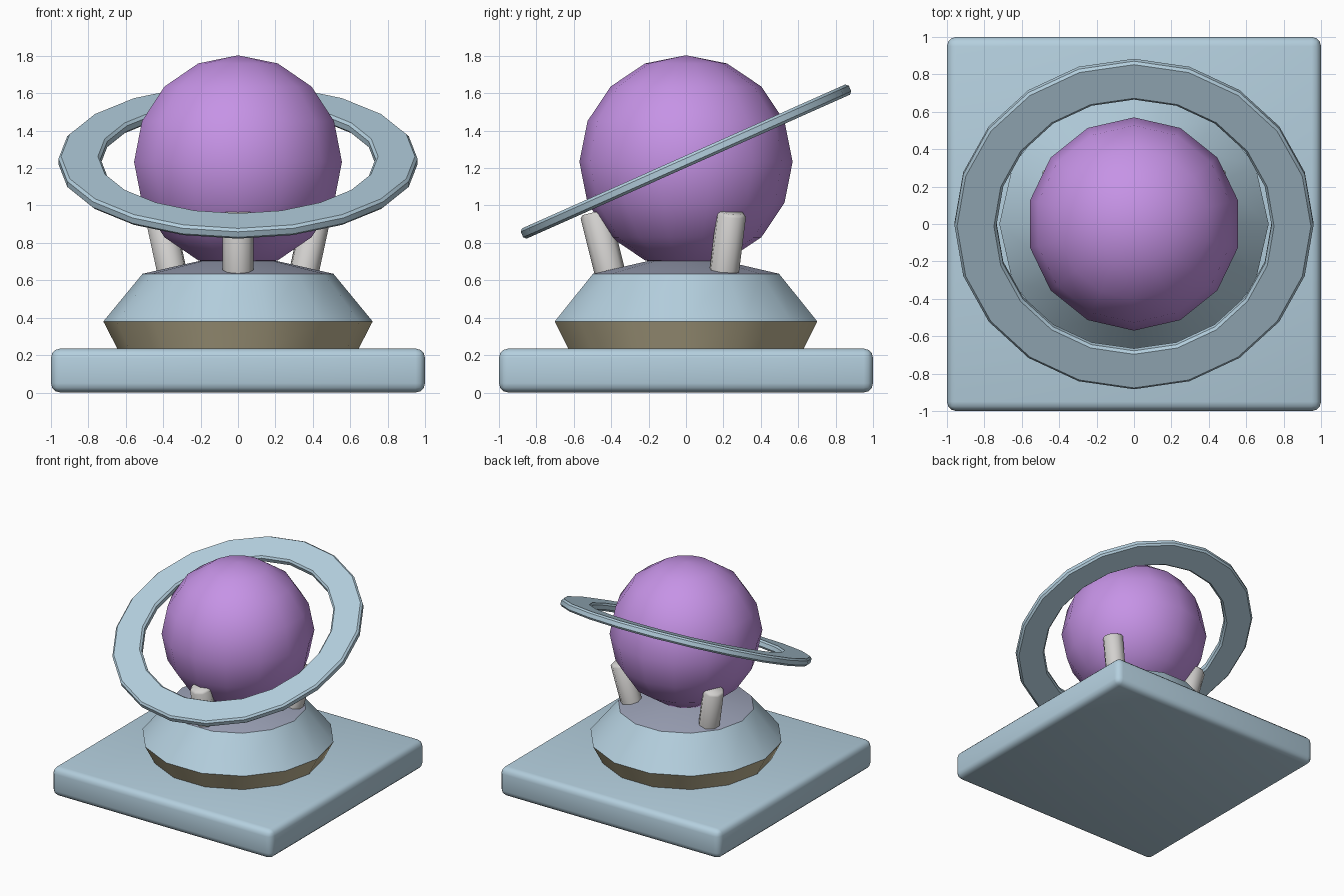
import bpy, bmesh, math
from mathutils import Matrix, Vector

if "Cube" in bpy.data.objects:
    bpy.data.objects.remove(bpy.data.objects["Cube"])


def material(name, rgb):
    # sRGB 0-255 to linear
    m = bpy.data.materials.new(name)
    lin = [((c / 255 + 0.055) / 1.055) ** 2.4 for c in rgb]
    m.diffuse_color = (*lin, 1)
    m.use_nodes = True
    m.node_tree.nodes["Principled BSDF"].inputs["Base Color"].default_value = m.diffuse_color
    return m


BLUE = material("pale_blue", (180, 207, 222))
PURPLE = material("purple", (198, 147, 230))
TAN = material("tan", (190, 179, 146))
LILAC = material("grey_lilac", (157, 163, 184))
SILVER = material("silver", (210, 208, 206))


def finish(bm, name, mats, angle=35):
    bmesh.ops.recalc_face_normals(bm, faces=bm.faces)
    me = bpy.data.meshes.new(name)
    bm.to_mesh(me)
    bm.free()
    for m in mats:
        me.materials.append(m)
    ob = bpy.data.objects.new(name, me)
    bpy.context.collection.objects.link(ob)
    bpy.ops.object.select_all(action='DESELECT')
    ob.select_set(True)
    bpy.context.view_layer.objects.active = ob
    bpy.ops.object.shade_smooth_by_angle(angle=math.radians(angle))
    return ob


def lathe(profile, sides, closed=False, indices=None):
    """Revolve (radius, z) points; an open profile gets end caps."""
    bm = bmesh.new()
    rings = []
    for r, z in profile:
        rings.append([bm.verts.new((r * math.cos(k * math.tau / sides),
                                    r * math.sin(k * math.tau / sides), z))
                      for k in range(sides)])
    n = len(rings)
    for i in range(n if closed else n - 1):
        a, b = rings[i], rings[(i + 1) % n]
        for k in range(sides):
            j = (k + 1) % sides
            f = bm.faces.new((a[k], a[j], b[j], b[k]))
            if indices:
                f.material_index = indices[i]
    if not closed:
        bm.faces.new(rings[0][::-1])
        top = bm.faces.new(rings[-1])
        if indices:
            top.material_index = indices[-1]
    return bm


# Square base slab with rounded edges
bm = bmesh.new()
bmesh.ops.create_cube(bm, size=1, matrix=Matrix.Translation((0, 0, 0.1175))
                      @ Matrix.Diagonal((2, 2, 0.235, 1)))
bmesh.ops.bevel(bm, geom=bm.edges[:], offset=0.05, segments=3,
                profile=0.5, affect='EDGES')
finish(bm, "base_slab", [BLUE])

# Faceted pedestal: tan underside, blue slope, lilac top
bm = lathe([(0.64, 0.225), (0.72, 0.38), (0.51, 0.635), (0.2, 0.705)], 14,
           indices=[0, 1, 2])
finish(bm, "pedestal", [TAN, BLUE, LILAC])

# Globe
bm = bmesh.new()
bmesh.ops.create_uvsphere(bm, u_segments=14, v_segments=8, radius=0.57,
                          matrix=Matrix.Translation((0, 0, 1.233)))
finish(bm, "globe", [PURPLE])

# Tilted ring with chamfered edges
h, c = 0.03, 0.014
bm = lathe([(0.735 + c, -h), (0.96 - c, -h), (0.96, -h + c), (0.96, h - c),
            (0.96 - c, h), (0.735 + c, h), (0.735, h - c), (0.735, -h + c)],
           20, closed=True)
bm.transform(Matrix.Translation((0, 0, 1.235))
             @ Matrix.Rotation(math.radians(24), 4, 'X'))
finish(bm, "tilted_ring", [BLUE], 28)

# Three posts leaning outward to hold the globe
for i in range(3):
    bm = lathe([(0.082, -0.2), (0.082, 0.16), (0.067, 0.175)], 8)
    bm.transform(Matrix.Rotation(math.radians(-90 + 120 * i), 4, 'Z')
                 @ Matrix.Translation((0.445, 0, 0.795))
                 @ Matrix.Rotation(math.radians(14), 4, 'Y'))
    finish(bm, f"support_post_{i + 1}", [SILVER], 50)
